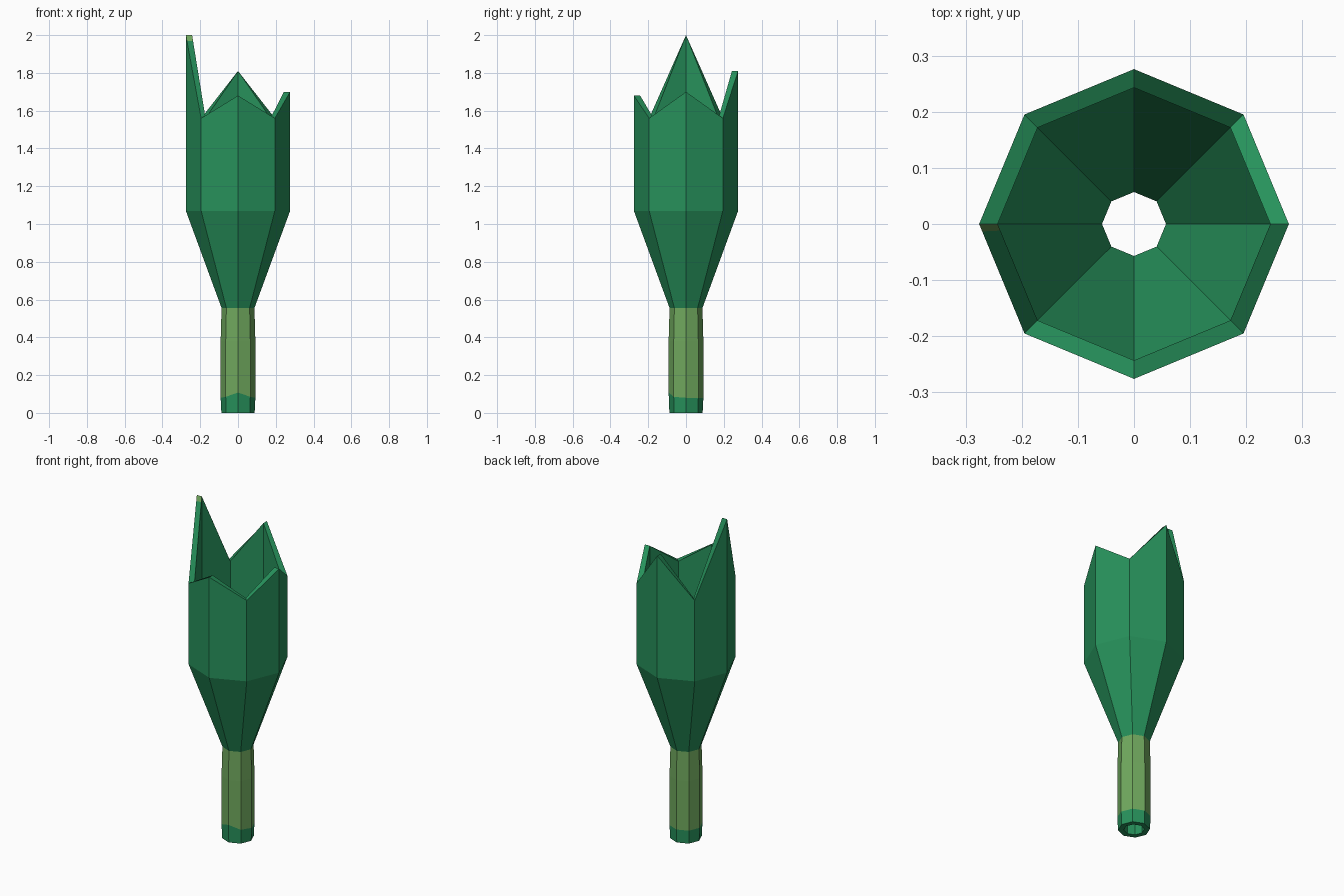
import bpy, bmesh, math

if "Cube" in bpy.data.objects:
    bpy.data.objects.remove(bpy.data.objects["Cube"])

SIDES = 8


def material(name, rgb):
    m = bpy.data.materials.new(name)
    m.diffuse_color = (*rgb, 1)
    m.use_nodes = True
    m.node_tree.nodes["Principled BSDF"].inputs["Base Color"].default_value = m.diffuse_color
    return m


# Jagged top: four peaks on the axes, valleys on the diagonals
PEAKS = {0: 1.70, 2: 1.81, 4: 2.00, 6: 1.68}


def jagged(i):
    return PEAKS.get(i, 1.56)


# Lower edge of the pale neck band, rising slightly at the front
def band_edge(i):
    return {5: 0.085, 6: 0.108, 7: 0.085}.get(i, 0.08)


# Closed wall section (radius, height or height rule): up the outside, down the inside
SECTION = [
    (0.088, 0.0), (0.092, band_edge), (0.092, 0.38), (0.087, 0.555),
    (0.276, 1.07), (0.276, jagged), (0.243, jagged), (0.243, 1.08),
    (0.057, 0.56), (0.057, 0.0),
]
BAND_STEPS = (1, 2)     # outer neck strips that carry the pale colour
RIM_STEP = 5            # broken edge

bm = bmesh.new()
rings = []
for r, z in SECTION:
    ring = []
    for i in range(SIDES):
        a = math.tau * i / SIDES
        h = z(i) if callable(z) else z
        ring.append(bm.verts.new((r * math.cos(a), r * math.sin(a), h)))
    rings.append(ring)

rim = []
for s in range(len(rings)):
    low, high = rings[s], rings[(s + 1) % len(rings)]
    for i in range(SIDES):
        j = (i + 1) % SIDES
        f = bm.faces.new((low[i], low[j], high[j], high[i]))
        f.material_index = 1 if s in BAND_STEPS else 0
        if s == RIM_STEP and i == 4:
            rim.append(f)

# Pale tip on the front-facing break of the tallest shard
bm.normal_update()
geom = rim + list({e for f in rim for e in f.edges}) + list({v for f in rim for v in f.verts})
bmesh.ops.bisect_plane(bm, geom=geom, plane_co=(0, 0, 1.97), plane_no=(0, 0, 1))
bm.normal_update()
for f in bm.faces:
    if min(v.co.z for v in f.verts) > 1.96 and f.normal.y < -0.1:
        f.material_index = 1
bmesh.ops.recalc_face_normals(bm, faces=bm.faces)

mesh = bpy.data.meshes.new("broken_bottle")
bm.to_mesh(mesh)
bm.free()
mesh.materials.append(material("bottle green", (0.02, 0.285, 0.105)))
mesh.materials.append(material("pale leaf green", (0.16, 0.39, 0.11)))
bpy.context.collection.objects.link(bpy.data.objects.new("broken_bottle", mesh))
